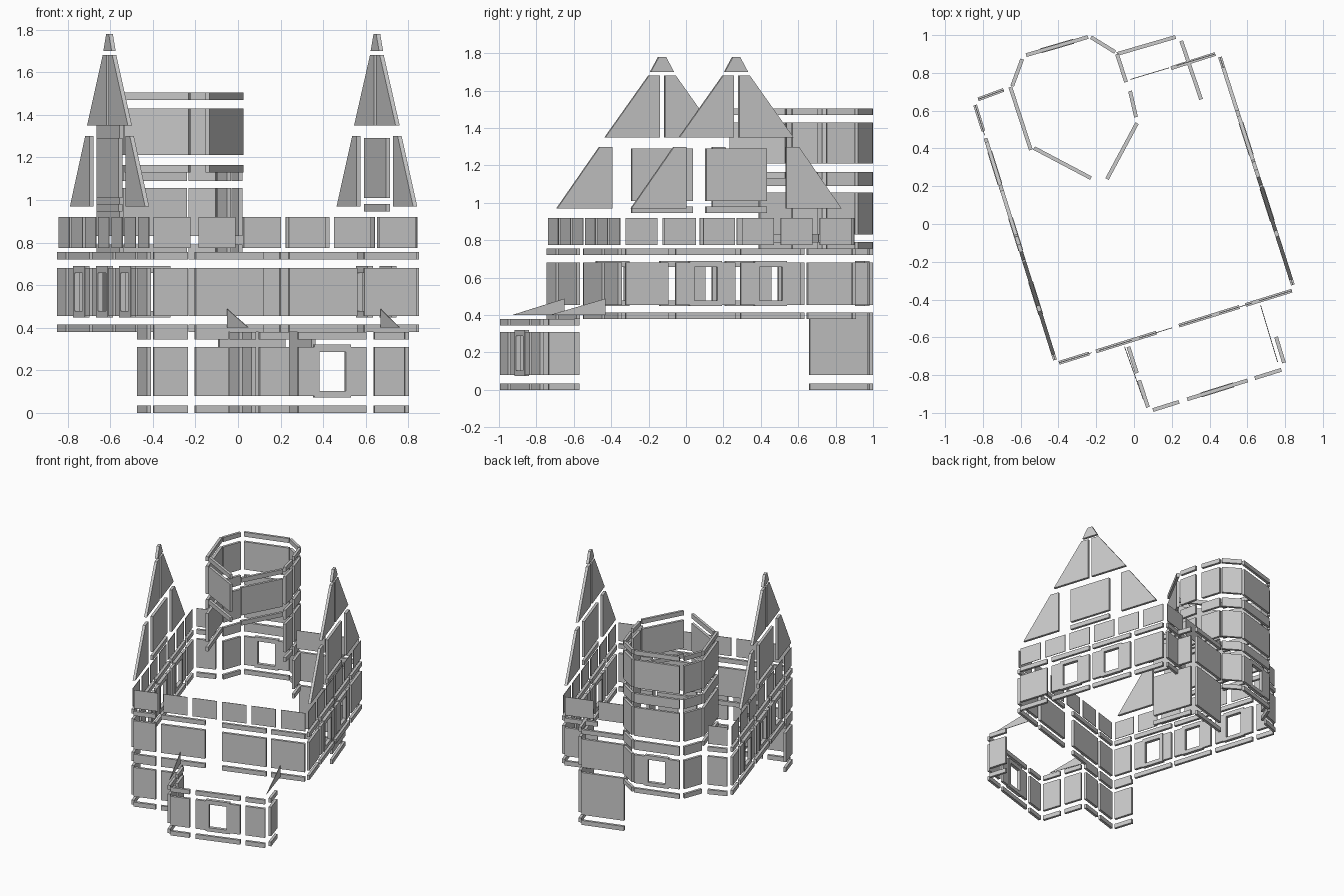
import bpy, bmesh
from mathutils import Vector

cube = bpy.data.objects.get("Cube")
if cube:
    bpy.data.objects.remove(cube, do_unlink=True)

THICK = 0.02
SHEET = 0.004

# Vertical bands: bottom and top of each row of pieces
GROUND = [(0, 0.035), (0.08, 0.31), (0.345, 0.38)]
ANNEX = [(0, 0.035), (0.08, 0.38)]
MAIN = [(0.38, 0.415), (0.455, 0.68), (0.72, 0.755)]
THIRD = [(0.755, 0.79), (0.83, 1.055), (1.09, 1.13)]
FOURTH = [(1.13, 1.165), (1.21, 1.43), (1.47, 1.505)]
ATTIC = (0.775, 0.92)


class Wall:
    """Flat pieces standing on one plan line, gathered into one object."""

    def __init__(self, name, start, end):
        self.name = name
        self.start = Vector((*start, 0))
        line = Vector((*end, 0)) - self.start
        self.length = line.length
        self.along = line.normalized()
        self.out = Vector((self.along.y, -self.along.x, 0))
        self.bm = bmesh.new()

    def slab(self, outline, thick=THICK):
        rings = []
        for side in (-0.5, 0.5):
            rings.append([self.bm.verts.new(self.start + self.along * s
                          + self.out * side * thick + Vector((0, 0, z)))
                          for s, z in outline])
        back, front = rings
        self.bm.faces.new(back[::-1])
        self.bm.faces.new(front)
        for i in range(len(outline)):
            j = (i + 1) % len(outline)
            self.bm.faces.new((back[i], back[j], front[j], front[i]))

    def box(self, s0, s1, z0, z1, thick=THICK):
        self.slab([(s0, z0), (s1, z0), (s1, z1), (s0, z1)], thick)

    def pierced(self, s0, s1, z0, z1, hole, thick=THICK):
        a, b, c, d = hole
        self.box(s0, a, z0, z1, thick)
        self.box(b, s1, z0, z1, thick)
        self.box(a, b, z0, c, thick)
        self.box(a, b, d, z1, thick)

    def window(self, s0, s1, z0, z1):
        mid = (s0 + s1) / 2
        hole = (mid - 0.065, mid + 0.065, z0 + 0.023, z1 - 0.023)
        self.pierced(s0, s1, z0, z1, hole)
        self.pierced(mid - 0.09, mid + 0.09, z0 - 0.007, z1 + 0.01, hole, THICK * 1.3)

    def storey(self, rows, spans=None, windows=()):
        for i, (s0, s1) in enumerate(spans or [(0, self.length)]):
            for row, (z0, z1) in enumerate(rows):
                if row == 1 and i in windows:
                    self.window(s0, s1, z0, z1)
                else:
                    self.box(s0, s1, z0, z1)

    def parapet(self, count):
        pitch = (self.length + 0.04) / count
        for i in range(count):
            self.box(i * pitch, (i + 1) * pitch - 0.04, *ATTIC, SHEET)

    def gable(self, mid):
        for m in (-1, 1):
            lower = [(0.59, 0.97), (0.28, 0.97), (0.28, 1.30), (0.35, 1.30)]
            upper = [(0.32, 1.35), (0.015, 1.35), (0.015, 1.68), (0.075, 1.68)]
            for shape in (lower, upper):
                self.slab([(mid + m * s, z) for s, z in shape])
        self.box(mid - 0.17, mid + 0.17, 0.945, 0.98)
        self.box(mid - 0.17, mid + 0.17, 1.01, 1.29)
        self.slab([(mid - 0.065, 1.70), (mid + 0.065, 1.70),
                   (mid + 0.02, 1.78), (mid - 0.02, 1.78)])

    def finish(self):
        bmesh.ops.recalc_face_normals(self.bm, faces=self.bm.faces)
        mesh = bpy.data.meshes.new(self.name)
        self.bm.to_mesh(mesh)
        self.bm.free()
        bpy.context.collection.objects.link(bpy.data.objects.new(self.name, mesh))


walls = []


def wall(name, start, end):
    walls.append(Wall(name, start, end))
    return walls[-1]


# Main block
w = wall("front_wall", (-0.397, -0.735), (0.836, -0.353))
w.storey(MAIN, [(0, 0.167), (0.205, 0.54), (0.665, 1.0), (1.035, w.length)])
w.storey(GROUND, [(0, 0.167), (0.205, 0.365)])
w.parapet(6)

w = wall("left_wall", (-0.418, -0.72), (-0.841, 0.63))
w.storey(MAIN, [(0, 0.145), (0.18, 0.505), (0.535, 0.86), (0.9, 1.23), (1.27, w.length)],
         (1, 2, 3))
w.storey(GROUND, [(0, 0.155)])
w.parapet(7)
w.gable(0.62)

w = wall("right_wall", (0.841, -0.323), (0.455, 0.884))
w.storey(MAIN, [(0, 0.238), (0.28, 0.615), (0.645, 0.98), (1.02, w.length)], (1, 2))
w.parapet(6)
w.gable(0.62)

wall("back_wall", (0.196, 0.825), (0.43, 0.9)).storey(MAIN)
wall("back_parapet", (-0.02, 0.765), (0.43, 0.9)).parapet(2)
w = wall("back_stub", (-0.825, 0.66), (-0.69, 0.71))
w.storey(MAIN)
w.parapet(1)

# Front porch with lean-to roof ends
w = wall("porch_front", (0.1, -0.985), (0.78, -0.772))
w.storey(GROUND, [(0, 0.145), (0.19, 0.525), (0.565, w.length)], (1,))
w = wall("porch_left", (0.074, -0.97), (-0.03, -0.65))
w.storey(GROUND, [(0, 0.15), (0.19, w.length)])
wall("porch_right", (0.794, -0.735), (0.752, -0.598)).storey(GROUND)
for name, start, end in (("porch_eave_left", (0.05, -0.93), (-0.05, -0.65)),
                         ("porch_eave_right", (0.76, -0.73), (0.67, -0.43))):
    w = wall(name, start, end)
    w.slab([(0, 0.4), (w.length, 0.4), (w.length, 0.488)], SHEET)

# Rear annex
for name, start, end in (("annex_back", (-0.09, 0.9), (0.22, 0.99)),
                         ("annex_side", (0.25, 0.97), (0.355, 0.66))):
    w = wall(name, start, end)
    w.storey(ANNEX)
    w.storey(MAIN)

# Tower faces, each with the storeys it carries
tower = [
    ("tower_west", (-0.546, 0.392), (-0.655, 0.725), [THIRD, FOURTH]),
    ("tower_northwest", (-0.645, 0.73), (-0.592, 0.873), [MAIN, THIRD, FOURTH]),
    ("tower_north", (-0.571, 0.894), (-0.243, 0.99), [MAIN, THIRD, FOURTH]),
    ("tower_northeast", (-0.228, 0.989), (-0.1, 0.91), [MAIN, THIRD, FOURTH]),
    ("tower_east_rear", (-0.09, 0.9), (-0.042, 0.751), [MAIN, THIRD, FOURTH]),
    ("tower_east_front", (-0.021, 0.704), (0.011, 0.566), [THIRD, FOURTH]),
    ("tower_southeast", (0.016, 0.534), (-0.143, 0.238), [FOURTH]),
    ("tower_southwest", (-0.228, 0.243), (-0.529, 0.402), [FOURTH]),
]
for name, start, end, rows in tower:
    w = wall(name, start, end)
    for storey in rows:
        pane = name == "tower_north" and storey is MAIN
        w.storey(storey, windows=(0,) if pane else ())

for w in walls:
    w.finish()
